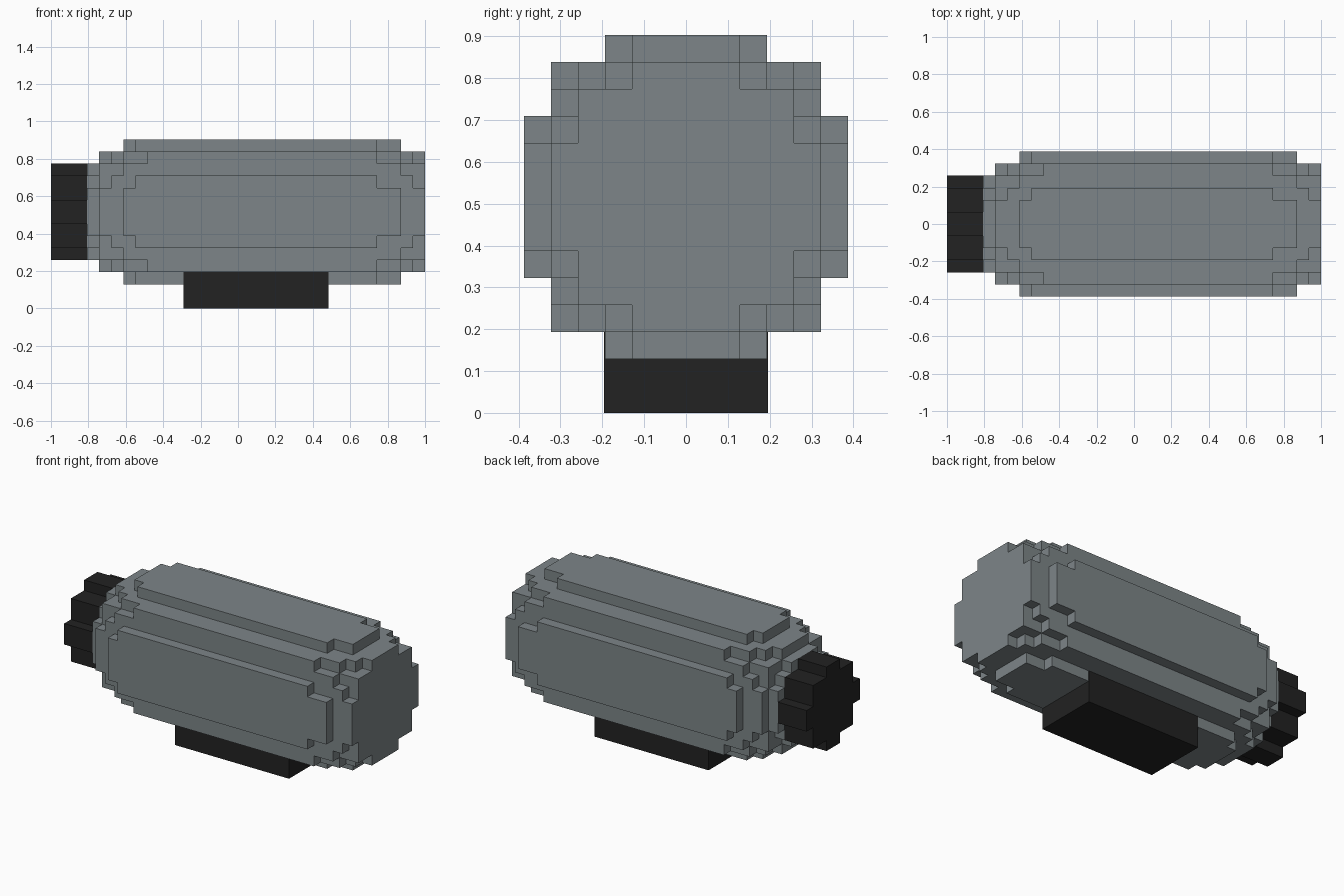
import bpy, bmesh

if "Cube" in bpy.data.objects:
    bpy.data.objects.remove(bpy.data.objects["Cube"])

U = 2 / 31          # one block
AXIS_Z = 8 * U      # height of the body's long axis


def material(name, rgb):
    m = bpy.data.materials.new(name)
    m.diffuse_color = (*rgb, 1)
    m.use_nodes = True
    m.node_tree.nodes["Principled BSDF"].inputs["Base Color"].default_value = m.diffuse_color
    return m


GREY = material("body grey", (0.205, 0.235, 0.246))
BLACK = material("rubber black", (0.016, 0.016, 0.016))


def stepped_outline(corners):
    """Mirror one quarter of a stepped disc (outer corners, top to side)."""
    quarter = [(0, corners[0][1])]
    for i, (y, z) in enumerate(corners):
        quarter.append((y, z))
        if i + 1 < len(corners):
            quarter.append((y, corners[i + 1][1]))
    quarter = quarter[1:]
    right = quarter + [(y, -z) for y, z in reversed(quarter)]
    return right + [(-y, z) for y, z in reversed(right)]


def build(name, layers, mat):
    """Stack stepped discs along x; each layer is (x start, x end, corners)."""
    bm = bmesh.new()
    for x0, x1, corners in layers:
        verts = [bm.verts.new((x0 * U - 1, y * U, z * U + AXIS_Z))
                 for y, z in stepped_outline(corners)]
        face = bm.faces.new(verts)
        new = bmesh.ops.extrude_face_region(bm, geom=[face], use_keep_orig=True)
        moved = [g for g in new["geom"] if isinstance(g, bmesh.types.BMVert)]
        bmesh.ops.translate(bm, verts=moved, vec=((x1 - x0) * U, 0, 0))
    bmesh.ops.recalc_face_normals(bm, faces=bm.faces)
    mesh = bpy.data.meshes.new(name)
    bm.to_mesh(mesh)
    bm.free()
    mesh.materials.append(mat)
    ob = bpy.data.objects.new(name, mesh)
    bpy.context.collection.objects.link(ob)
    return ob


# stepped disc quarters: (half width, half height) of each step
R4 = [(2, 4), (3, 3), (4, 2)]
R5_SMALL = [(2, 5), (4, 4), (5, 2)]
R5 = [(3, 5), (4, 4), (5, 3)]
R6_SMALL = [(2, 6), (4, 5), (5, 4), (6, 2)]
R6_ROUND = [(3, 6), (4, 5), (5, 4), (6, 3)]
R6 = [(3, 6), (5, 5), (6, 3)]
KNOB = [(1, 4), (3, 3), (4, 1)]

# rounded grey body
build("body", [(3, 4, R4), (4, 5, R5_SMALL), (5, 6, R5), (6, 7, R6_SMALL),
               (7, 8, R6_ROUND), (8, 27, R6), (27, 29, R6_SMALL),
               (29, 30, R5), (30, 31, R5_SMALL)], GREY)

# black knob on the left end
build("end_knob", [(0, 3, KNOB)], BLACK)

# black foot block, a hair wider than the body's bottom ridge
bpy.ops.mesh.primitive_cube_add(size=1, location=(17 * U - 1, 0, 1.5 * U))
foot = bpy.context.object
foot.name = "foot"
foot.scale = (12 * U, 6 * U + 0.004, 3 * U)
foot.data.materials.append(BLACK)
